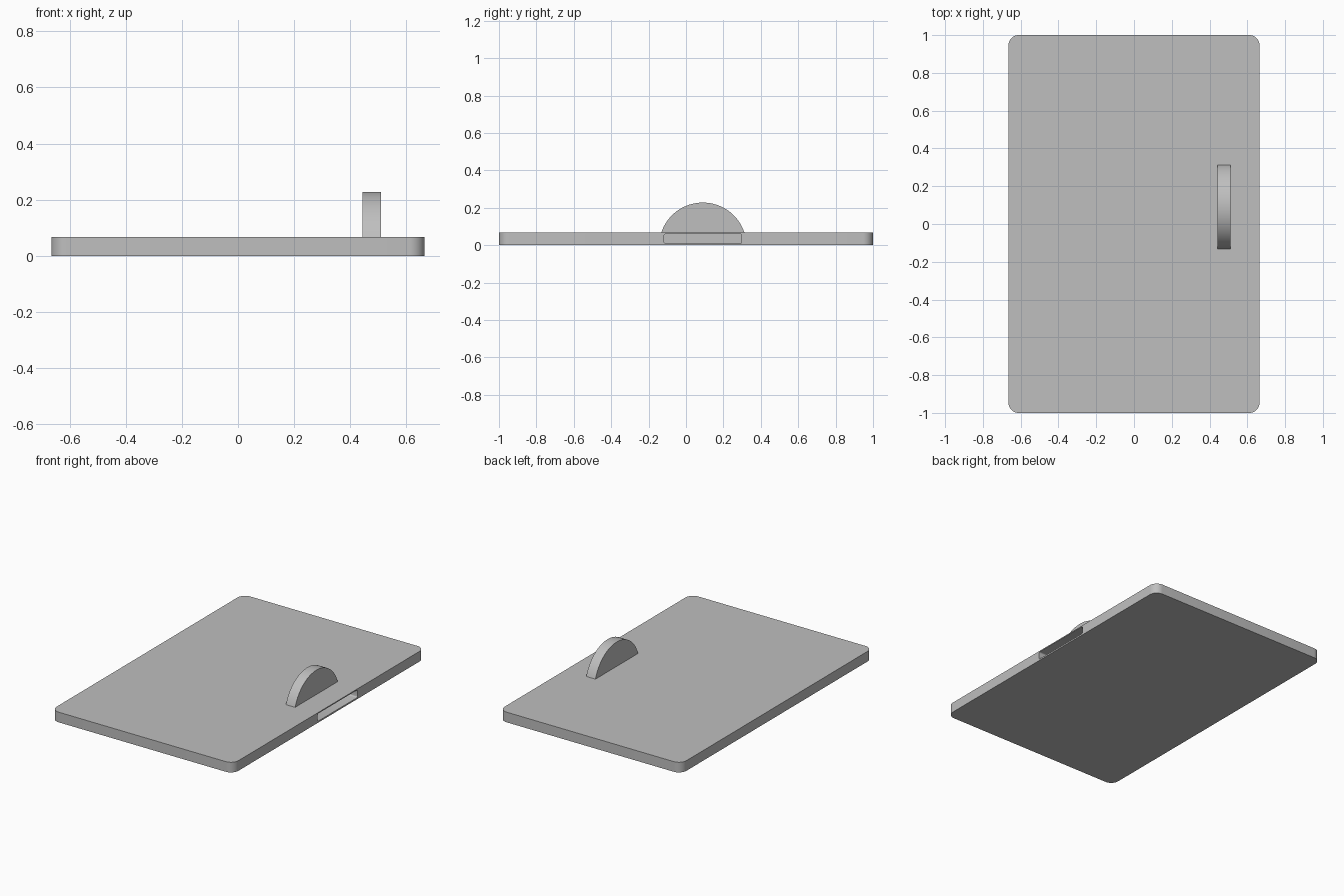
import bpy, bmesh
from math import sin, cos, asin, pi
from mathutils import Vector

if "Cube" in bpy.data.objects:
    bpy.data.objects.remove(bpy.data.objects["Cube"], do_unlink=True)

grey = bpy.data.materials.new("plain_grey")
grey.use_nodes = True
colour = (0.52, 0.52, 0.52, 1)
grey.diffuse_color = colour
grey.node_tree.nodes["Principled BSDF"].inputs["Base Color"].default_value = colour


def extrude(name, outline, shift):
    """Solid made by sweeping a closed outline along a vector."""
    bm = bmesh.new()
    face = bm.faces.new([bm.verts.new(p) for p in outline])
    ext = bmesh.ops.extrude_face_region(bm, geom=[face])
    moved = [v for v in ext["geom"] if isinstance(v, bmesh.types.BMVert)]
    bmesh.ops.translate(bm, verts=moved, vec=Vector(shift))
    bmesh.ops.recalc_face_normals(bm, faces=bm.faces)
    mesh = bpy.data.meshes.new(name)
    bm.to_mesh(mesh)
    bm.free()
    obj = bpy.data.objects.new(name, mesh)
    bpy.context.collection.objects.link(obj)
    mesh.materials.append(grey)
    return obj


def rounded(w, h, r, steps):
    """Rounded rectangle centred on the origin, as 2D points."""
    pts = []
    for q, (sx, sy) in enumerate([(1, 1), (-1, 1), (-1, -1), (1, -1)]):
        for i in range(steps + 1):
            a = (q + i / steps) * pi / 2
            pts.append((sx * (w / 2 - r) + r * cos(a), sy * (h / 2 - r) + r * sin(a)))
    return pts


def smooth(obj):
    bpy.ops.object.select_all(action="DESELECT")
    obj.select_set(True)
    bpy.context.view_layer.objects.active = obj
    bpy.ops.object.shade_smooth_by_angle()


thick, mid_y = 0.067, 0.09

# Flat plate with rounded corners
plate = extrude("plate", [(x, y, 0) for x, y in rounded(1.33, 2, 0.055, 12)], (0, 0, thick))

# Slot in the left edge
cutter = extrude("slot_cutter",
                 [(0.52, mid_y + y, 0.035 + z) for y, z in rounded(0.415, 0.05, 0.008, 4)],
                 (0.3, 0, 0))
cutter.hide_render = True
cut = plate.modifiers.new("slot", "BOOLEAN")
cut.operation = "DIFFERENCE"
cut.solver = "EXACT"
cut.object = cutter
bpy.context.view_layer.objects.active = plate
bpy.ops.object.modifier_apply(modifier=cut.name)
bpy.data.objects.remove(cutter, do_unlink=True)

# Wheel segment rising out of the top
radius, hub_z, steps = 0.234, -0.006, 48
low = asin((thick - hub_z) / radius)
arc = [low + (pi - 2 * low) * i / steps for i in range(steps + 1)]
wheel = extrude("thumb_wheel",
                [(0.443, mid_y + radius * cos(a), hub_z + radius * sin(a)) for a in arc],
                (0.067, 0, 0))

for part in (plate, wheel):
    smooth(part)
